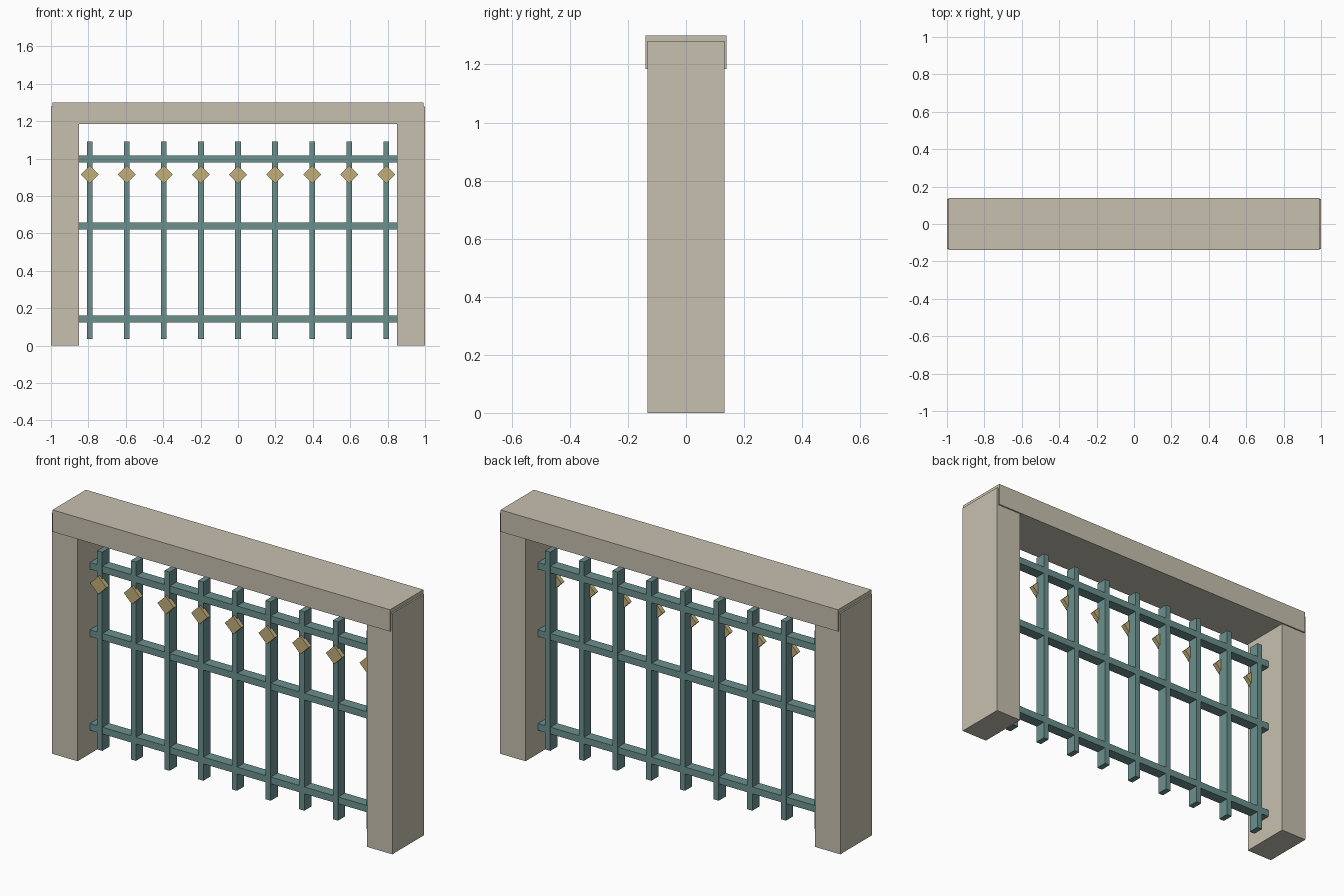
import bpy
import math

if "Cube" in bpy.data.objects:
    bpy.data.objects.remove(bpy.data.objects["Cube"], do_unlink=True)


def make_material(name, rgb):
    mat = bpy.data.materials.new(name)
    mat.use_nodes = True
    color = (*rgb, 1.0)
    mat.diffuse_color = color
    mat.node_tree.nodes["Principled BSDF"].inputs["Base Color"].default_value = color
    return mat


STONE = make_material("pale stone", (0.57, 0.53, 0.43))
IRON = make_material("teal iron", (0.145, 0.28, 0.27))
GOLD = make_material("dull gold", (0.53, 0.42, 0.19))


def box(name, center, size, mat, turn=0.0):
    """Add a box, optionally turned about the front-to-back axis."""
    bpy.ops.mesh.primitive_cube_add(size=1, location=center, rotation=(0, turn, 0))
    obj = bpy.context.object
    obj.name = name
    obj.scale = size
    obj.data.materials.append(mat)
    return obj


# Stone frame: two pillars under a slightly deeper lintel
for side, label in ((1, "left"), (-1, "right")):
    box(f"{label}_pillar", (side * 0.925, 0, 0.64), (0.15, 0.266, 1.28), STONE)
box("lintel", (0, 0, 1.242), (1.984, 0.28, 0.116), STONE)

# Horizontal rails spanning between the pillars
for label, z in (("lower", 0.142), ("middle", 0.64), ("upper", 0.998)):
    box(f"{label}_rail", (0, 0, z), (1.7, 0.056, 0.036), IRON)

# Upright bars, each with a diamond stud on its front
BARS = 9
for i in range(BARS):
    x = 0.198 * (i - (BARS - 1) / 2)
    box(f"bar_{i + 1}", (x, 0, 0.563), (0.03, 0.06, 1.056), IRON)
    box(f"diamond_stud_{i + 1}", (x, -0.03, 0.915), (0.068, 0.024, 0.068),
        GOLD, math.radians(45))
